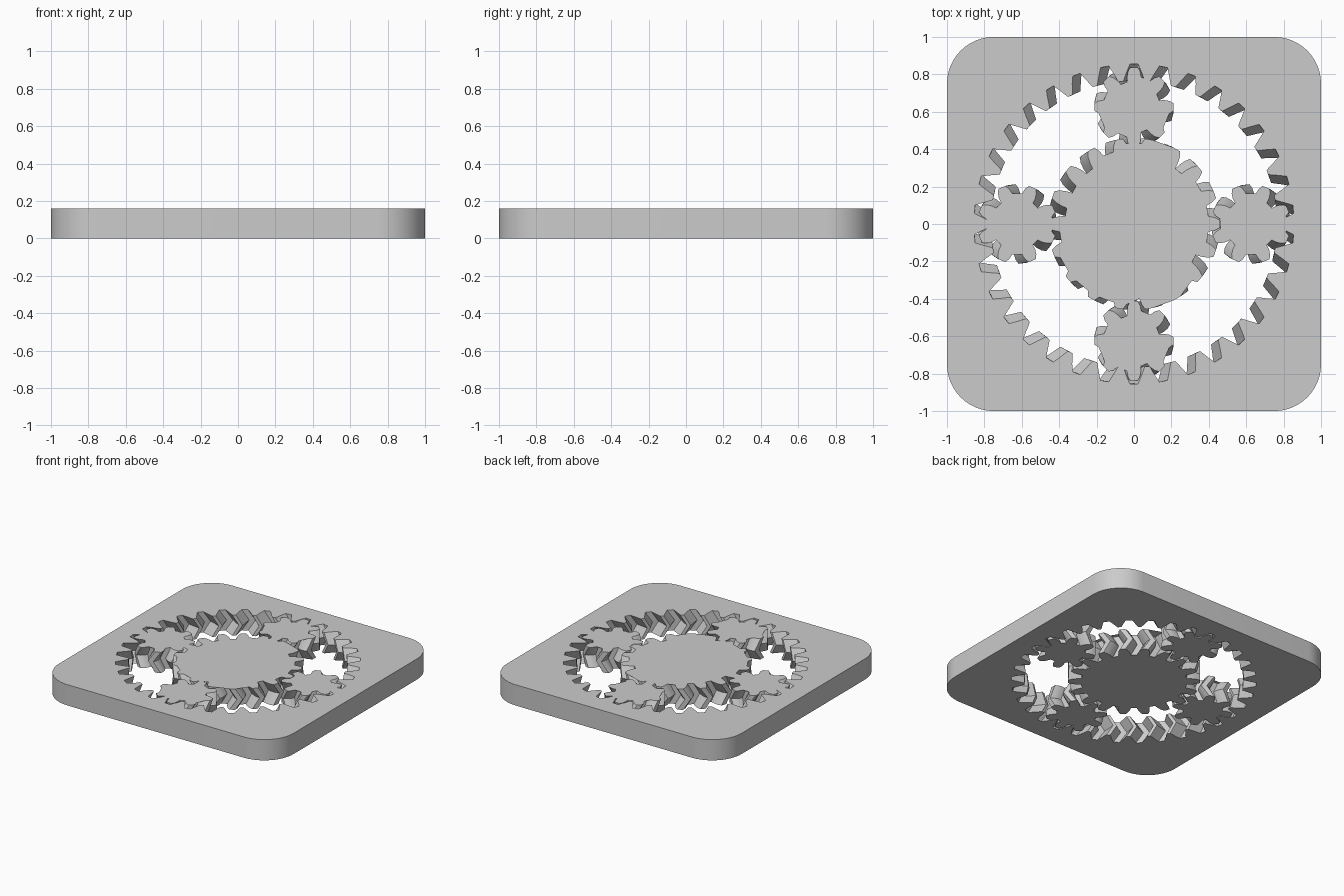
import bpy, bmesh, math
from mathutils import Vector

if "Cube" in bpy.data.objects:
    bpy.data.objects.remove(bpy.data.objects["Cube"])

H = 0.16          # thickness of every part
SHIFT = 0.05      # sideways sweep of the herringbone teeth at mid height
CENTRE = 0.625    # distance of planet gears from the middle

grey = bpy.data.materials.new("light_grey")
grey.diffuse_color = (0.6, 0.6, 0.6, 1)
grey.use_nodes = True
grey.node_tree.nodes["Principled BSDF"].inputs["Base Color"].default_value = grey.diffuse_color


def toothed_outline(teeth, flank, phase=0.0):
    """Closed outline; flank is (radius, half width) from root to tip."""
    pts = []
    for i in range(teeth):
        mid = phase + math.tau * i / teeth
        side = [(r, mid - w / r) for r, w in flank]
        side += [(r, mid + w / r) for r, w in reversed(flank)]
        pts += [(r * math.cos(a), r * math.sin(a)) for r, a in side]
    return pts


def rounded_square(half, radius, steps):
    pts = []
    for q, (sx, sy) in enumerate([(1, 1), (-1, 1), (-1, -1), (1, -1)]):
        for s in range(steps + 1):
            a = math.pi / 2 * (q + s / steps)
            pts.append((sx * (half - radius) + radius * math.cos(a),
                        sy * (half - radius) + radius * math.sin(a)))
    return pts


def wall(bm, pts, layers):
    """Side wall through layers of (height, turn); returns bottom and top loops."""
    loops = []
    for z, turn in layers:
        c, s = math.cos(turn), math.sin(turn)
        loops.append([bm.verts.new((x * c - y * s, x * s + y * c, z)) for x, y in pts])
    n = len(pts)
    for lo, hi in zip(loops, loops[1:]):
        for i in range(n):
            j = (i + 1) % n
            bm.faces.new((lo[i], lo[j], hi[j], hi[i]))
    return loops[0], loops[-1]


def finish(bm, name, location=(0, 0, 0)):
    bmesh.ops.recalc_face_normals(bm, faces=bm.faces[:])
    mesh = bpy.data.meshes.new(name)
    bm.to_mesh(mesh)
    bm.free()
    mesh.materials.append(grey)
    obj = bpy.data.objects.new(name, mesh)
    obj.location = location
    bpy.context.collection.objects.link(obj)
    bpy.ops.object.select_all(action='DESELECT')
    obj.select_set(True)
    bpy.context.view_layer.objects.active = obj
    bpy.ops.object.shade_smooth_by_angle(angle=math.radians(20))
    return obj


def herringbone(turn):
    return [(0, 0), (H / 2, turn), (H, 0)]


def gear(name, teeth, flank, turn, phase=0.0, location=(0, 0, 0)):
    bm = bmesh.new()
    bottom, top = wall(bm, toothed_outline(teeth, flank, phase), herringbone(turn))
    bm.faces.new(list(reversed(bottom)))
    bm.faces.new(top)
    bmesh.ops.triangulate(bm, faces=[f for f in bm.faces if len(f.verts) > 4])
    return finish(bm, name, location)


# Sun gear in the middle
gear("sun_gear", 18,
     [(0.37, 0.043), (0.40, 0.041), (0.433, 0.034), (0.46, 0.020)],
     SHIFT / 0.433)

# Four planet gears; neighbours are turned by half a tooth so they mesh
for i, place in enumerate(["right", "back", "left", "front"]):
    a = i * math.pi / 2
    gear("planet_gear_" + place, 8,
         [(0.14, 0.036), (0.165, 0.038), (0.192, 0.033), (0.213, 0.020)],
         -SHIFT / 0.192, 0 if i % 2 else math.pi / 8,
         (CENTRE * math.cos(a), CENTRE * math.sin(a), 0))

# Rounded square frame with internal teeth
bm = bmesh.new()
outer = wall(bm, rounded_square(1.0, 0.25, 12), [(0, 0), (H, 0)])
gaps = toothed_outline(34,
                       [(0.765, 0.058), (0.79, 0.048), (0.817, 0.038), (0.855, 0.022)],
                       math.pi / 34)
inner = wall(bm, gaps, herringbone(-SHIFT / 0.817))
for k in (0, 1):
    rim = []
    for loop in (outer[k], inner[k]):
        rim += [bm.edges.get((loop[i - 1], loop[i])) for i in range(len(loop))]
    bmesh.ops.triangle_fill(bm, use_beauty=True, use_dissolve=False,
                            edges=rim, normal=Vector((0, 0, 1)))
finish(bm, "ring_gear_frame")
